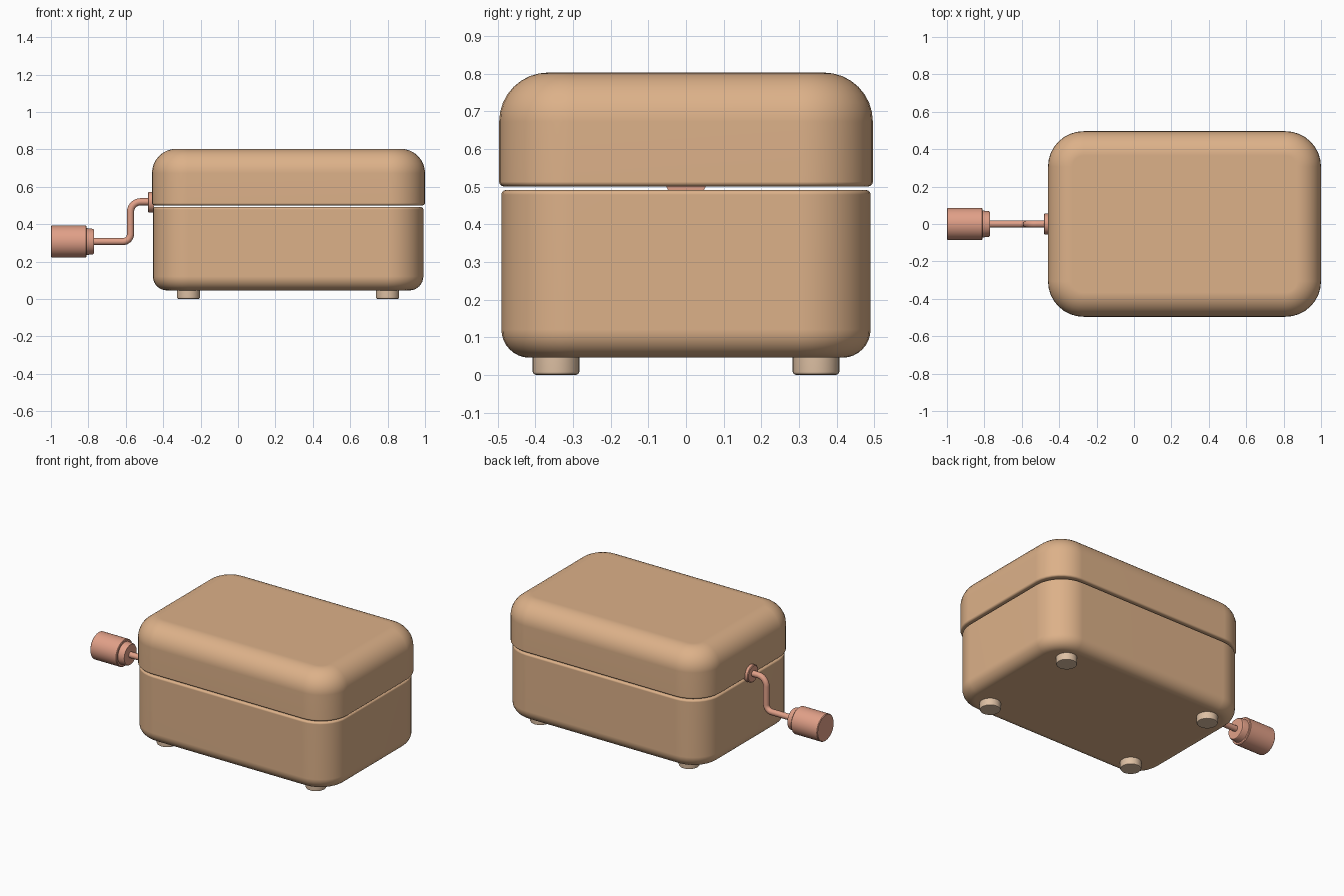
import bpy, bmesh, math
from mathutils import Vector

if "Cube" in bpy.data.objects:
    bpy.data.objects.remove(bpy.data.objects["Cube"])


def material(name, color):
    m = bpy.data.materials.new(name)
    m.diffuse_color = (*color, 1)
    m.use_nodes = True
    m.node_tree.nodes["Principled BSDF"].inputs["Base Color"].default_value = m.diffuse_color
    return m


WOOD = material("warm wood", (0.72, 0.44, 0.25))
COPPER = material("rose copper", (0.75, 0.35, 0.245))
PALE = material("pale wood", (0.73, 0.53, 0.37))


def skin(name, rings, mat):
    """Join a stack of closed point rings into a capped solid."""
    bm = bmesh.new()
    loops = [[bm.verts.new(p) for p in ring] for ring in rings]
    n = len(loops[0])
    for a, b in zip(loops, loops[1:]):
        for i in range(n):
            j = (i + 1) % n
            bm.faces.new((a[i], a[j], b[j], b[i]))
    bm.faces.new(loops[0][::-1])
    bm.faces.new(loops[-1])
    bmesh.ops.recalc_face_normals(bm, faces=bm.faces)
    me = bpy.data.meshes.new(name)
    bm.to_mesh(me)
    bm.free()
    me.materials.append(mat)
    ob = bpy.data.objects.new(name, me)
    bpy.context.collection.objects.link(ob)
    finish(ob)
    return ob


def finish(ob):
    bpy.ops.object.select_all(action='DESELECT')
    ob.select_set(True)
    bpy.context.view_layer.objects.active = ob
    bpy.ops.object.shade_smooth_by_angle(angle=math.radians(35))
    wn = ob.modifiers.new("Flat walls", 'WEIGHTED_NORMAL')
    wn.keep_sharp = True


def rounded_box(name, cx, hx, hy, z0, z1, corner, r_low, r_high, mat, seg=8):
    """Box with rounded plan corners and separate bottom and top fillets."""
    def ring(inset, z):
        r = corner - inset
        pts = []
        for k, (sx, sy) in enumerate(((1, 1), (-1, 1), (-1, -1), (1, -1))):
            for i in range(seg + 1):
                a = math.pi / 2 * (k + i / seg)
                pts.append((cx + sx * (hx - corner) + r * math.cos(a),
                            sy * (hy - corner) + r * math.sin(a), z))
        return pts
    rings = []
    for i in range(seg + 1):
        a = math.pi / 2 * i / seg
        rings.append(ring(r_low * (1 - math.sin(a)), z0 + r_low * (1 - math.cos(a))))
    for i in range(seg + 1):
        a = math.pi / 2 * i / seg
        rings.append(ring(r_high * (1 - math.cos(a)), z1 - r_high * (1 - math.sin(a))))
    return skin(name, rings, mat)


def lathe(name, profile, centre, axis, mat, n=32):
    """Turn (distance, radius) pairs around the x or z axis."""
    rings = []
    for d, r in profile:
        ring = []
        for i in range(n):
            a = 2 * math.pi * i / n
            u, v = r * math.cos(a), r * math.sin(a)
            p = Vector((d, u, v)) if axis == 'x' else Vector((u, v, d))
            ring.append(p + Vector(centre))
        rings.append(ring)
    return skin(name, rings, mat)


# Box body and lid, with a thin open gap between them
rounded_box("box_base", 0.268, 0.723, 0.49, 0.046, 0.491, 0.19, 0.075, 0.012, WOOD)
rounded_box("box_lid", 0.27, 0.73, 0.496, 0.501, 0.803, 0.19, 0.012, 0.13, WOOD)

# Feet
for x, side in ((-0.265, "left"), (0.80, "right")):
    for y, end in ((-0.345, "front"), (0.345, "back")):
        lathe(f"foot_{end}_{side}",
              [(0, 0.053), (0.003, 0.059), (0.009, 0.062), (0.06, 0.062)],
              (x, y, 0), 'z', PALE)

# Crank mounting disc
lathe("crank_disc", [(-0.482, 0.05), (-0.478, 0.055), (-0.45, 0.055)],
      (0, 0, 0.518), 'x', COPPER)

# Crank rod: straight runs joined by rounded bends
Z_TOP, Z_LOW, X_BEND = 0.52, 0.307, -0.575
path = [(-0.45, Z_TOP)]
for cx, cz, r, start, step in ((X_BEND + 0.055, Z_TOP - 0.055, 0.055, 90, 90),
                               (X_BEND - 0.04, Z_LOW + 0.04, 0.04, 0, -90)):
    for i in range(9):
        a = math.radians(start + step * i / 8)
        path.append((cx + r * math.cos(a), cz + r * math.sin(a)))
path.append((-0.80, Z_LOW))
curve = bpy.data.curves.new("crank_rod", 'CURVE')
curve.dimensions = '3D'
curve.bevel_depth = 0.019
curve.bevel_resolution = 4
curve.use_fill_caps = True
spline = curve.splines.new('POLY')
spline.points.add(len(path) - 1)
for pt, (x, z) in zip(spline.points, path):
    pt.co = (x, 0, z, 1)
curve.materials.append(COPPER)
rod = bpy.data.objects.new("crank_rod", curve)
bpy.context.collection.objects.link(rod)
bpy.ops.object.select_all(action='DESELECT')
rod.select_set(True)
bpy.context.view_layer.objects.active = rod
bpy.ops.object.convert(target='MESH')
finish(bpy.context.object)

# Crank handle and its collar
lathe("crank_handle", [(-1.0, 0.082), (-0.996, 0.086), (-0.814, 0.086), (-0.81, 0.082)],
      (0, 0, Z_LOW), 'x', COPPER)
lathe("handle_collar", [(-0.82, 0.073), (-0.775, 0.068), (-0.77, 0.064)],
      (0, 0, Z_LOW), 'x', COPPER)
